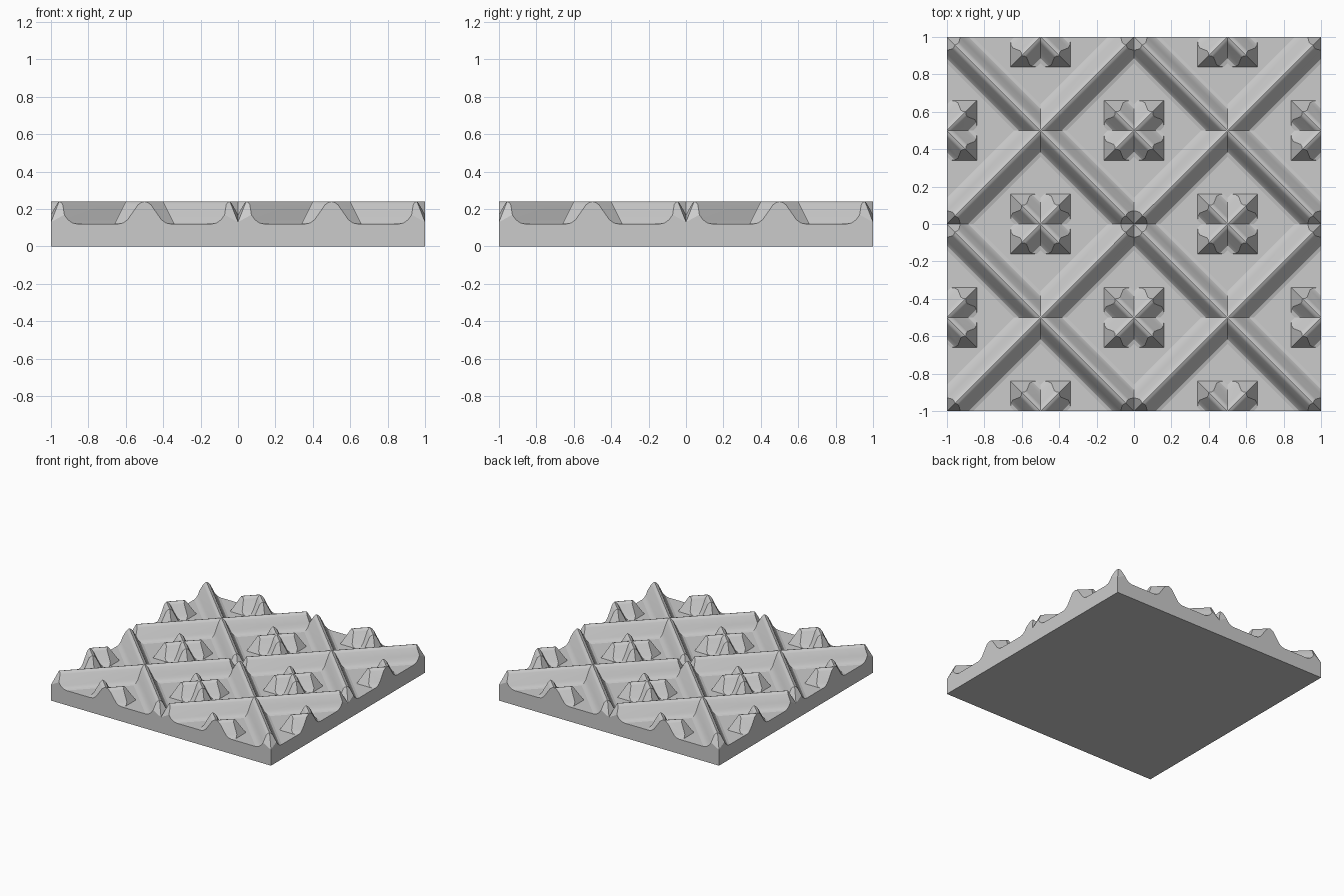
import bpy
import bmesh
from math import sqrt
from mathutils import Vector

cube = bpy.data.objects.get("Cube")
if cube:
    bpy.data.objects.remove(cube, do_unlink=True)

grey = bpy.data.materials.new("light_grey")
grey.use_nodes = True
colour = (0.6, 0.6, 0.6, 1)
grey.diffuse_color = colour
grey.node_tree.nodes["Principled BSDF"].inputs["Base Color"].default_value = colour

FLOOR, NOTCH = 0.12, 0.13      # slab top, height at the panel corners
ARM = 0.16                     # reach of a small cross
# Half section of a ridge: axis-aligned offset and height
HALF = [(0.14, 0.10), (0.14, FLOOR), (0.115, 0.125), (0.09, 0.143),
        (0.035, 0.222), (0.018, 0.235), (0, 0.24)]
PROFILE = HALF + [(-w, z) for w, z in reversed(HALF[:-1])]


def finish(name, bm):
    bmesh.ops.recalc_face_normals(bm, faces=bm.faces)
    mesh = bpy.data.meshes.new(name)
    bm.to_mesh(mesh)
    bm.free()
    mesh.materials.append(grey)
    obj = bpy.data.objects.new(name, mesh)
    bpy.context.collection.objects.link(obj)
    return obj


def add_ridge(target, centre, direction, reach, planes):
    """Extrude the profile along a diagonal, then trim it by planes."""
    bm = bmesh.new()
    along = Vector((*direction, 0)).normalized()
    across = Vector((-along.y, along.x, 0)) / sqrt(2)
    rings = [[bm.verts.new(centre + along * t + across * w + Vector((0, 0, z)))
              for w, z in PROFILE] for t in (-reach, reach)]
    a, b = rings
    for i in range(len(PROFILE)):
        j = (i + 1) % len(PROFILE)
        bm.faces.new((a[i], a[j], b[j], b[i]))
    bm.faces.new(a)
    bm.faces.new(b)
    bmesh.ops.recalc_face_normals(bm, faces=bm.faces)
    for point, normal in planes:
        bmesh.ops.bisect_plane(bm, geom=bm.verts[:] + bm.edges[:] + bm.faces[:],
                               dist=1e-5, plane_co=point,
                               plane_no=Vector(normal).normalized(), clear_outer=True)
        rim = [e for e in bm.edges if e.is_boundary]
        if rim:
            bmesh.ops.holes_fill(bm, edges=rim, sides=0)
    bmesh.ops.recalc_face_normals(bm, faces=bm.faces)
    part = bpy.data.meshes.new("part")
    bm.to_mesh(part)
    bm.free()
    target.from_mesh(part)
    bpy.data.meshes.remove(part)


# Base slab
bm = bmesh.new()
bmesh.ops.create_cube(bm, size=1)
bmesh.ops.scale(bm, vec=(2, 2, FLOOR), verts=bm.verts)
bmesh.ops.translate(bm, vec=(0, 0, FLOOR / 2), verts=bm.verts)
finish("base_slab", bm)

DIAGONALS = ((1, 1), (1, -1))

# Long diagonal ridges: one pair per square panel, notched at panel corners
ridges = bmesh.new()
for cx in (-0.5, 0.5):
    for cy in (-0.5, 0.5):
        centre = Vector((cx, cy, 0))
        for dx, dy in DIAGONALS:
            planes = []
            for e in (-1, 1):
                sx, sy = e * dx, e * dy
                corner = centre + Vector((sx / 2, sy / 2, NOTCH))
                planes += [(corner, n) for n in (
                    (sx, 0, 0), (0, sy, 0),
                    (0.55 * sx, 2 * sy, 1), (2 * sx, 0.55 * sy, 1))]
            add_ridge(ridges, centre, (dx, dy), 0.9, planes)
ridge_obj = finish("diamond_ridges", ridges)

# Small crosses at the middle of every diamond, cut off at the slab edge
border = [(Vector(n), n) for n in ((1, 0, 0), (-1, 0, 0), (0, 1, 0), (0, -1, 0))]
crosses = bmesh.new()
for i in range(-2, 3):
    for j in range(-2, 3):
        if (i + j) % 2 == 0:
            continue
        centre = Vector((i / 2, j / 2, 0))
        ends = []
        for s in (-1, 1):
            ends.append((centre + Vector((s * ARM, 0, FLOOR)), (2 * s, 0, 1)))
            ends.append((centre + Vector((0, s * ARM, FLOOR)), (0, 2 * s, 1)))
        for direction in DIAGONALS:
            add_ridge(crosses, centre, direction, 0.35, ends + border)
cross_obj = finish("small_crosses", crosses)

# Soft crests and fillets, sharp ends
for obj in (ridge_obj, cross_obj):
    bpy.ops.object.select_all(action="DESELECT")
    obj.select_set(True)
    bpy.context.view_layer.objects.active = obj
    bpy.ops.object.shade_smooth_by_angle(angle=0.5)
